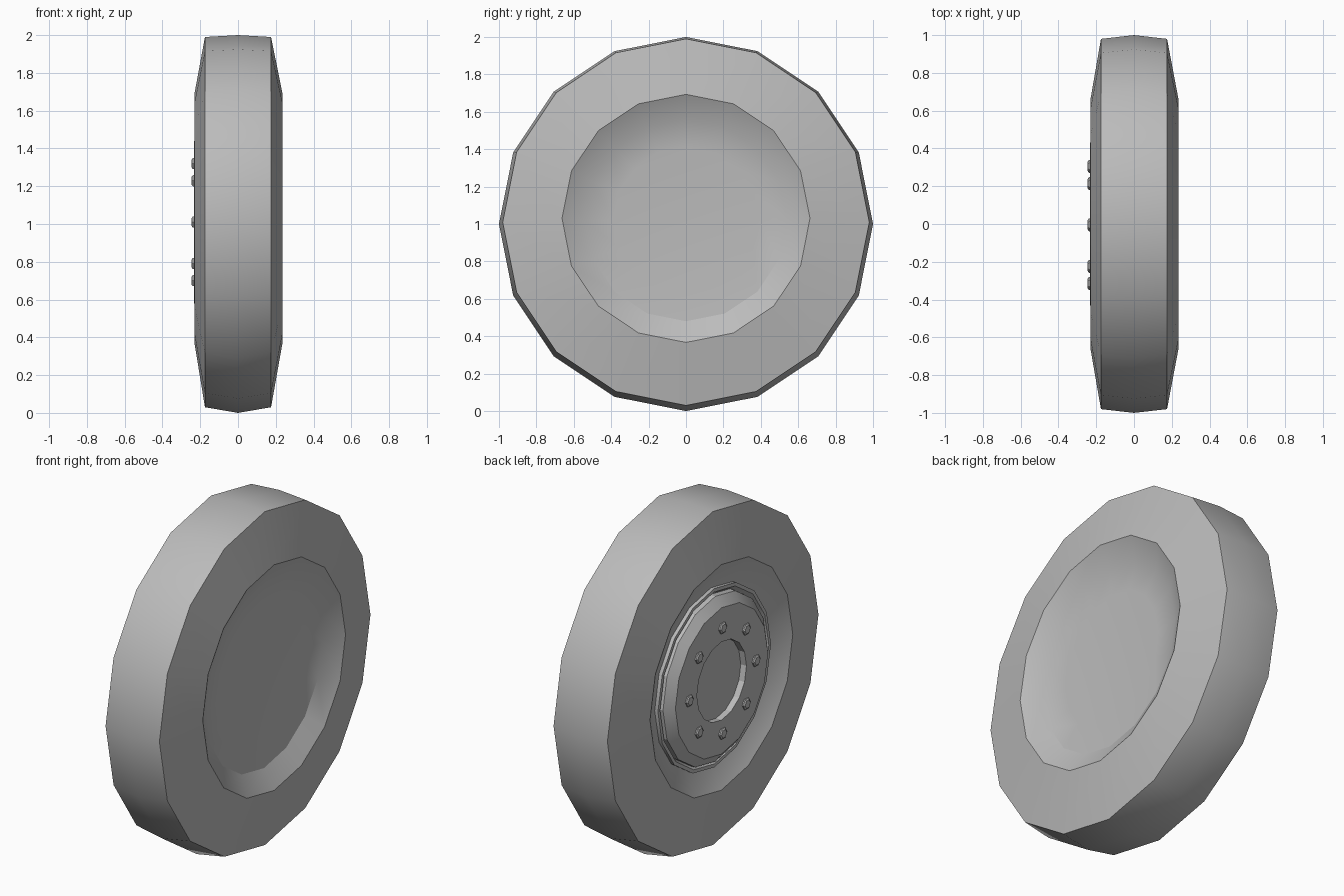
import bpy, bmesh, math

cube = bpy.data.objects.get("Cube")
if cube:
    bpy.data.objects.remove(cube, do_unlink=True)

grey = bpy.data.materials.new("wheel_grey")
grey.use_nodes = True
COLOUR = (0.5, 0.5, 0.5, 1)
grey.diffuse_color = COLOUR
grey.node_tree.nodes["Principled BSDF"].inputs["Base Color"].default_value = COLOUR


def lathe(name, profile, sides=16, centre=(0, 1), turn=0, smooth=25):
    """Spin (x, radius, lift) rings about the x axis and cap both ends."""
    bm = bmesh.new()
    rings = []
    for x, radius, lift in profile:
        ring = []
        for i in range(sides):
            a = 2 * math.pi * i / sides + turn
            ring.append(bm.verts.new((x, centre[0] + radius * math.cos(a),
                                      centre[1] + lift + radius * math.sin(a))))
        rings.append(ring)
    for a, b in zip(rings, rings[1:]):
        for i in range(sides):
            j = (i + 1) % sides
            bm.faces.new((a[i], a[j], b[j], b[i]))
    bm.faces.new(rings[0])
    bm.faces.new(rings[-1])
    bmesh.ops.recalc_face_normals(bm, faces=bm.faces)
    mesh = bpy.data.meshes.new(name)
    bm.to_mesh(mesh)
    bm.free()
    mesh.materials.append(grey)
    obj = bpy.data.objects.new(name, mesh)
    bpy.context.collection.objects.link(obj)
    bpy.ops.object.select_all(action="DESELECT")
    obj.select_set(True)
    bpy.context.view_layer.objects.active = obj
    bpy.ops.object.shade_smooth_by_angle(angle=math.radians(smooth))
    return obj


# Tyre: crowned tread, sloping sidewalls, and a sunken bead on both sides
lathe("tyre", [
    (-0.145, 0.39, 0.02), (-0.165, 0.54, 0.02), (-0.23, 0.663, 0.03),
    (-0.175, 0.98, 0.01), (0, 1.0, 0), (0.175, 0.98, 0.01),
    (0.235, 0.663, 0.03), (0.168, 0.54, 0.02), (0.155, 0.39, 0.02)])

# Plain inner disc, set just behind the bead
lathe("back_disc", [(0.10, 0.41, 0.02), (0.152, 0.385, 0.02)])

# Narrow flange between the bead and the hub
lathe("rim_flange", [(-0.12, 0.52, 0.015), (-0.185, 0.525, 0.015),
                     (-0.185, 0.505, 0.015), (-0.15, 0.48, 0.015)])

# Raised hub plate with a recessed centre
lathe("hub_plate", [(-0.12, 0.49, 0.01), (-0.19, 0.485, 0.01), (-0.232, 0.43, 0.01),
                    (-0.232, 0.23, 0.01), (-0.195, 0.23, 0.01)], smooth=20)

# Ring of eight hexagonal bolts
for k in range(8):
    a = k * math.pi / 4
    spot = (0.31 * math.cos(a) - 0.005, 1.01 + 0.31 * math.sin(a))
    lathe(f"bolt_{k + 1}", [(-0.225, 0.034, 0), (-0.239, 0.034, 0), (-0.245, 0.025, 0)],
          sides=6, centre=spot, smooth=20)
